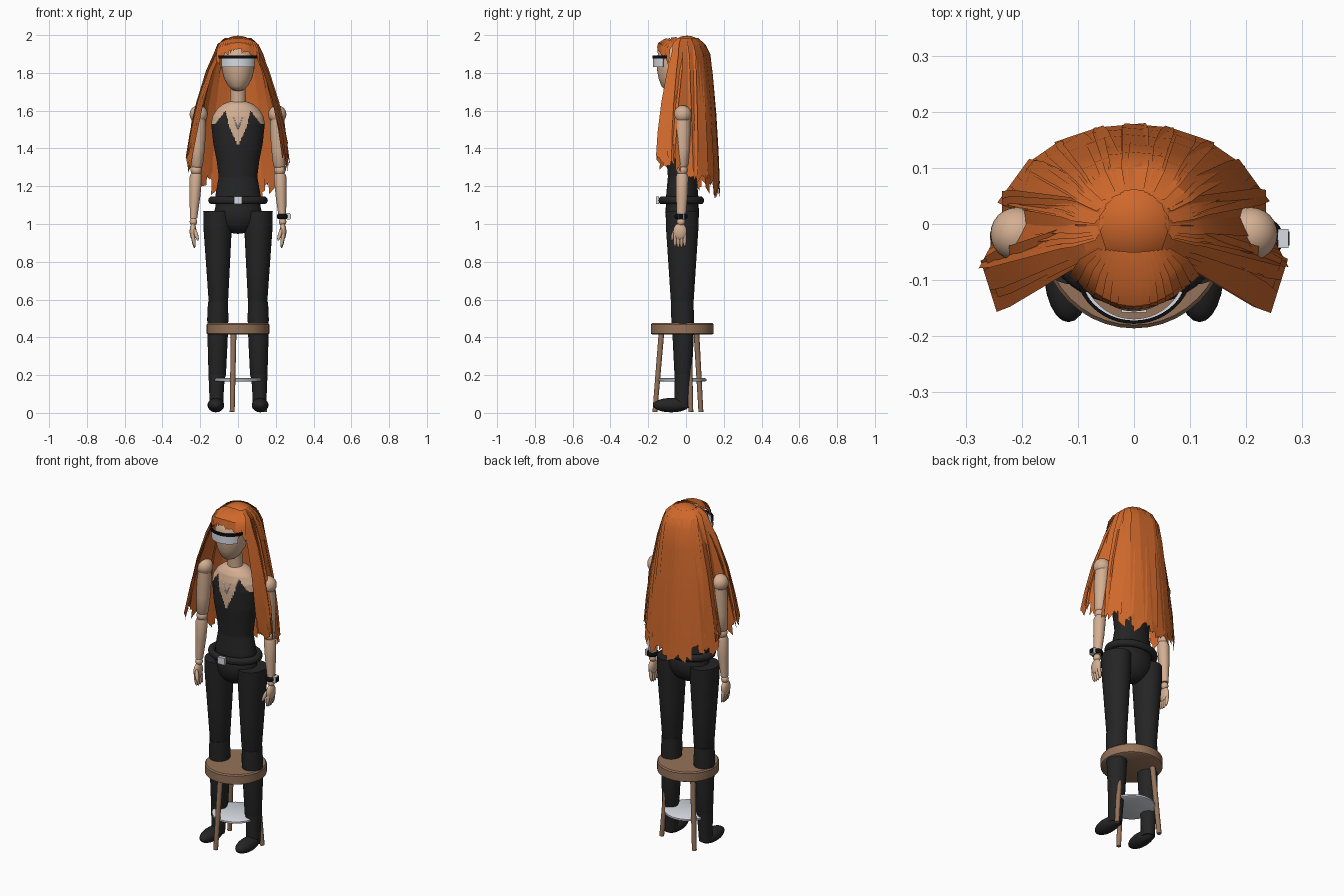
import bpy, bmesh, math, random
from mathutils import Vector, Matrix

if "Cube" in bpy.data.objects:
    bpy.data.objects.remove(bpy.data.objects["Cube"])
random.seed(4)


def material(name, rgb):
    m = bpy.data.materials.new(name)
    m.diffuse_color = (*rgb, 1)
    m.use_nodes = True
    m.node_tree.nodes["Principled BSDF"].inputs["Base Color"].default_value = m.diffuse_color
    return m


SKIN = material("skin", (0.66, 0.43, 0.29))
HAIR = material("orange hair", (0.63, 0.14, 0.025))
CLOTH = material("black cloth", (0.018, 0.018, 0.018))
WOOD = material("brown wood", (0.30, 0.17, 0.10))
WHITE = material("white metal", (0.68, 0.71, 0.76))
BLACK = material("black trim", (0.004, 0.004, 0.004))


def finish(name, bm, mat, angle=40):
    bmesh.ops.recalc_face_normals(bm, faces=bm.faces)
    me = bpy.data.meshes.new(name)
    bm.to_mesh(me)
    bm.free()
    ob = bpy.data.objects.new(name, me)
    bpy.context.collection.objects.link(ob)
    me.materials.append(mat)
    if angle:
        bpy.ops.object.select_all(action='DESELECT')
        ob.select_set(True)
        bpy.context.view_layer.objects.active = ob
        bpy.ops.object.shade_smooth_by_angle(angle=math.radians(angle))
    return ob


def loft(name, rings, mat, seg=32):
    """Capped skin through elliptical rings (x, y, z, rx, ry)."""
    bm = bmesh.new()
    loops = []
    for x, y, z, rx, ry in rings:
        loops.append([bm.verts.new((x + rx * math.cos(t * math.tau / seg),
                                    y + ry * math.sin(t * math.tau / seg), z)) for t in range(seg)])
    for a, b in zip(loops, loops[1:]):
        for i in range(seg):
            j = (i + 1) % seg
            bm.faces.new((a[i], a[j], b[j], b[i]))
    bm.faces.new(loops[0])
    bm.faces.new(loops[-1])
    return finish(name, bm, mat)


def ball(name, c, r, mat, rot=(0, 0)):
    bm = bmesh.new()
    bmesh.ops.create_uvsphere(bm, u_segments=24, v_segments=16, radius=1)
    m = Matrix.Translation(c) @ Matrix.Rotation(rot[0], 4, 'X') @ Matrix.Rotation(rot[1], 4, 'Y') \
        @ Matrix.Diagonal((*r, 1))
    bmesh.ops.transform(bm, matrix=m, verts=bm.verts)
    return finish(name, bm, mat)


def box(name, c, size, mat):
    bm = bmesh.new()
    bmesh.ops.create_cube(bm, size=1, matrix=Matrix.Translation(c) @ Matrix.Diagonal((*size, 1)))
    return finish(name, bm, mat, 0)


def ring(name, c, rx, ry, tube, height, mat):
    """Elliptical rounded hoop."""
    bpy.ops.mesh.primitive_torus_add(major_segments=40, minor_segments=10, location=c,
                                     major_radius=1, minor_radius=tube / rx)
    ob = bpy.context.object
    ob.name = name
    ob.scale = (rx, ry, height * rx / tube)
    ob.data.materials.append(mat)
    bpy.ops.object.shade_smooth_by_angle(angle=math.radians(40))


def arc_band(name, z0, z1, rx, ry, mat, a0, a1, thick=0.006, n=20):
    """Curved plate wrapped round the front of the face."""
    bm = bmesh.new()
    rows = []
    for i in range(n + 1):
        t = math.radians(a0 + (a1 - a0) * i / n)
        rows.append([bm.verts.new(((rx - d) * math.cos(t), -0.075 + (ry - d) * math.sin(t), z))
                     for d, z in ((0, z0), (0, z1), (thick, z1), (thick, z0))])
    for a, b in zip(rows, rows[1:]):
        for k in range(4):
            bm.faces.new((a[k], a[(k + 1) % 4], b[(k + 1) % 4], b[k]))
    bm.faces.new(rows[0])
    bm.faces.new(rows[-1])
    finish(name, bm, mat)


def rod(name, p, q, r, mat, r2=None):
    p, q = Vector(p), Vector(q)
    bm = bmesh.new()
    bmesh.ops.create_cone(bm, cap_ends=True, segments=14, radius1=r, radius2=r2 or r, depth=(q - p).length)
    m = Matrix.Translation((p + q) / 2) @ (q - p).to_track_quat('Z', 'Y').to_matrix().to_4x4()
    bmesh.ops.transform(bm, matrix=m, verts=bm.verts)
    finish(name, bm, mat)


# Stool: seat, three splayed legs, foot disc
loft("stool_seat", [(0, -.02, .415, .158, .158), (0, -.02, .42, .166, .166),
                    (0, -.02, .468, .166, .166), (0, -.02, .475, .16, .16)], WOOD, 40)
for deg in (-102, 18, 138):
    c, s = math.cos(math.radians(deg)), math.sin(math.radians(deg))
    rod("stool_leg", (.148 * c, -.02 + .148 * s, 0.005), (.112 * c, -.02 + .112 * s, .43), .013, WOOD, .015)
loft("stool_foot_disc", [(0, -.02, .166, .12, .12), (0, -.02, .17, .128, .128),
                         (0, -.02, .18, .128, .128), (0, -.02, .184, .12, .12)], WHITE, 40)

# Legs, arms and hands
for s in (-1, 1):
    loft("thigh", [(s * .108, -.02, 1.07, .076, .088), (s * .108, -.02, .98, .075, .086),
                   (s * .106, -.02, .8, .064, .074), (s * .104, -.02, .6, .052, .061),
                   (s * .104, -.02, .575, .046, .054)], CLOTH)
    loft("calf", [(s * .106, -.02, .59, .053, .06), (s * .107, -.018, .5, .056, .06),
                  (s * .108, -.015, .38, .053, .055), (s * .11, -.015, .2, .046, .046),
                  (s * .112, -.015, .18, .04, .04)], CLOTH)
    loft("ankle", [(s * .113, -.015, .2, .043, .045), (s * .114, -.018, .1, .038, .042),
                   (s * .115, -.022, .03, .036, .04)], CLOTH)
    ball("foot", (s * .117, -.078, .041), (.044, .097, .038), CLOTH)
    ball("shoulder", (s * .208, -.018, 1.58), (.048, .048, .048), SKIN)
    loft("upper_arm", [(s * .207, -.018, 1.575, .036, .04), (s * .21, -.018, 1.5, .041, .042),
                       (s * .214, -.018, 1.4, .038, .038), (s * .219, -.02, 1.31, .033, .033),
                       (s * .219, -.02, 1.3, .026, .026)], SKIN, 24)
    ball("elbow", (s * .221, -.02, 1.285), (.03, .03, .03), SKIN)
    loft("forearm", [(s * .221, -.02, 1.268, .028, .028), (s * .223, -.02, 1.25, .033, .033),
                     (s * .228, -.022, 1.15, .029, .031), (s * .235, -.025, 1.03, .019, .023)], SKIN, 24)
    ball("wrist", (s * .236, -.027, 1.012), (.02, .022, .022), SKIN)
    ball("palm", (s * .238, -.032, .96), (.018, .036, .045), SKIN)
    for k in range(4):
        y = -.058 + .017 * k
        ball("finger", (s * .236, y, .912 + .006 * abs(k - 1.5)), (.0095, .0095, .042), SKIN, (0, s * .15))
    ball("thumb", (s * .222, -.066, .945), (.01, .011, .036), SKIN, (-.3, s * .3))

# Wrist watch on one arm
ring("watch_band", (.236, -.026, 1.04), .024, .028, .006, .013, BLACK)
box("watch_face", (.266, -.026, 1.04), (.018, .034, .034), WHITE)
box("watch_screen", (.2755, -.026, 1.04), (.004, .025, .025), BLACK)

# Torso: skin with a low-cut black top coloured by a neckline rule
profile = [(1.08, .12, .085), (1.15, .12, .085), (1.25, .102, .076), (1.33, .112, .082), (1.42, .13, .09),
           (1.53, .142, .09), (1.57, .135, .086), (1.61, .11, .076), (1.635, .08, .06), (1.65, .04, .04)]
rings = []
for (z, a, b), (z2, a2, b2) in zip(profile, profile[1:]):
    n = max(1, round((z2 - z) / .006))
    rings += [(0, -.02, z + (z2 - z) * i / n, a + (a2 - a) * i / n, b + (b2 - b) * i / n) for i in range(n)]
torso = loft("torso", rings + [(0, -.02, 1.65, .04, .04)], SKIN, 112)
torso.data.materials.append(CLOTH)
for f in torso.data.polygons:
    x = abs(f.center.x)
    v_cut = 1.415 + 2.1 * x if x < .045 else 1.51 + 4.2 * (x - .045)
    neckline = v_cut if x < .067 else max(1.53, 1.60 - 1.3 * (x - .067))
    if f.center.y > -.02:
        neckline = 1.53
    f.material_index = int(f.center.z < neckline)
for s in (-1, 1):
    rod("necklace", (s * .024, -.103, 1.565), (0, -.112, 1.505), .003, WHITE)

# Pelvis and belt
ball("pelvis", (0, -.02, 1.06), (.125, .09, .112), CLOTH)
ring("belt", (0, -.025, 1.125), .137, .105, .021, .021, CLOTH)
box("belt_buckle", (0, -.15, 1.125), (.044, .016, .04), WHITE)

# Neck, head and visor
loft("neck", [(0, -.02, 1.62, .046, .046), (0, -.025, 1.66, .041, .041), (0, -.035, 1.76, .04, .04)], SKIN)
loft("head", [(0, -.075, 1.705, .012, .015), (0, -.075, 1.71, .03, .036), (0, -.07, 1.73, .052, .06),
              (0, -.062, 1.77, .074, .083), (0, -.06, 1.82, .086, .094), (0, -.06, 1.87, .088, .096),
              (0, -.055, 1.91, .082, .09), (0, -.05, 1.95, .06, .065), (0, -.05, 1.965, .03, .03)], SKIN)
arc_band("visor_lens", 1.83, 1.88, .098, .1, WHITE, -152, -28)
arc_band("visor_rim", 1.876, 1.893, .106, .103, BLACK, -165, -15)

# Hair cap
bm = bmesh.new()
bmesh.ops.create_uvsphere(bm, u_segments=32, v_segments=20, radius=1)
bmesh.ops.delete(bm, geom=[v for v in bm.verts if v.co.z < -.05], context='VERTS')
bmesh.ops.transform(bm, verts=bm.verts,
                    matrix=Matrix.Translation((0, .005, 1.885)) @ Matrix.Diagonal((.113, .105, .112, 1)))
bmesh.ops.delete(bm, geom=[f for f in bm.faces if f.calc_center_median().y < -.06
                           and f.calc_center_median().z < 1.92], context='FACES')
finish("hair_cap", bm, HAIR)


def strand(bm, path, side, width):
    """Ribbon along a path, ending in a slanted tip."""
    rows = []
    slant = random.uniform(-.03, .03)
    for i, p in enumerate(path):
        last = i == len(path) - 1
        w = side * width * (.4 if last else .5 if i else .35)
        d = Vector((0, 0, slant if last else 0))
        rows.append((bm.verts.new(p - w - d), bm.verts.new(p + w + d)))
    for a, b in zip(rows, rows[1:]):
        bm.faces.new((a[0], a[1], b[1], b[0]))


# Long strands: end points (x, y, z) run from the face edge round to the back
ends = [Vector(e) for e in ((.25, -.14, 1.35), (.272, -.07, 1.31), (.235, 0, 1.27), (.235, .05, 1.24),
                            (.195, .105, 1.22), (.13, .15, 1.2), (.065, .172, 1.19), (0, .178, 1.18))]
bm = bmesh.new()
for s in (-1, 1):
    for layer in range(2):
        for k in range(26):
            u = min(k / 25 * 7, 6.999)
            i = int(u)
            e = ends[i].lerp(ends[i + 1], u - i)
            side = ends[i + 1] - ends[i]
            side = Vector((s * side.x, side.y, 0)).normalized()
            e.x *= s
            e = e * (1 - .035 * layer)
            e.z = ends[i].z + random.uniform(-.05, .04) + .04 * layer
            d = Vector((e.x, e.y, 0)).normalized()
            r = .119 + random.uniform(-.003, .004) - .004 * layer
            base = Vector((d.x * r, d.y * r + .005, 1.9))
            path = [Vector((d.x * .062, d.y * .062, 1.985)), Vector((d.x * .098, d.y * .098 + .003, 1.95)), base]
            for f, h in ((.27, .16), (.62, .46), (.85, .75), (1, 1)):
                p = base.lerp(e, f)
                p.z = 1.9 + (e.z - 1.9) * h
                path.append(p)
            strand(bm, path, side, random.uniform(.038, .052))
finish("long_hair", bm, HAIR, 25)

# Swept fringe over the forehead
bm = bmesh.new()
for k in range(15):
    t = -1 + 2 * k / 14
    x, drop = .1 * t, .07 * t * t
    y = -.152 + .052 * t * t
    path = [Vector((x * .55, -.05, 1.99 - .01 * t * t)), Vector((x * .85, y * .72, 1.982 - drop * .3)),
            Vector((x, y + .006, 1.96 - drop * .5)), Vector((x * 1.08, y, 1.925 - drop + random.uniform(-.008, .006)))]
    strand(bm, path, Vector((1, t * .9, 0)).normalized(), .03)
finish("fringe", bm, HAIR, 40)
